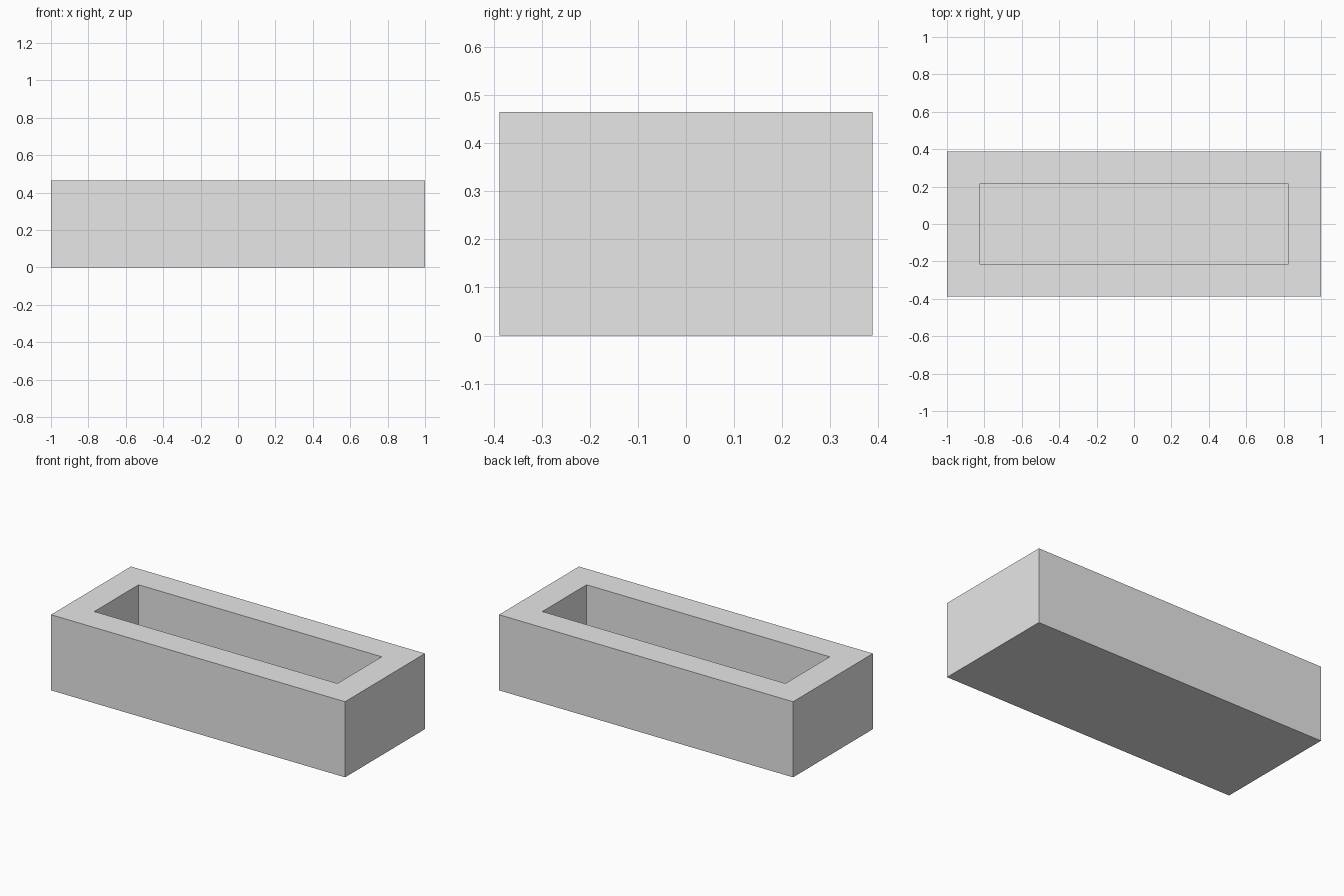
import bpy
import bmesh

default = bpy.data.objects.get("Cube")
if default:
    bpy.data.objects.remove(default, do_unlink=True)

LENGTH, DEPTH, HEIGHT = 2.0, 0.776, 0.465
WALL = 0.173   # rim width, also the floor thickness

# Plain grey material
grey = bpy.data.materials.new("light grey")
grey.use_nodes = True
colour = (0.8, 0.8, 0.8, 1)
grey.diffuse_color = colour
bsdf = next(n for n in grey.node_tree.nodes if n.type == 'BSDF_PRINCIPLED')
bsdf.inputs["Base Color"].default_value = colour

# Solid block standing on the ground
bm = bmesh.new()
bmesh.ops.create_cube(bm, size=1)
bmesh.ops.scale(bm, vec=(LENGTH, DEPTH, HEIGHT), verts=bm.verts)
bmesh.ops.translate(bm, vec=(0, 0, HEIGHT / 2), verts=bm.verts)

# Rim: inset the top face, then sink the middle to hollow the trough
top = max(bm.faces, key=lambda f: f.calc_center_median().z)
bmesh.ops.inset_region(bm, faces=[top], thickness=WALL, use_even_offset=True)
pit = bmesh.ops.extrude_discrete_faces(bm, faces=[top])["faces"][0]
bmesh.ops.translate(bm, vec=(0, 0, WALL - HEIGHT), verts=pit.verts)
bmesh.ops.recalc_face_normals(bm, faces=bm.faces)

mesh = bpy.data.meshes.new("trough")
bm.to_mesh(mesh)
bm.free()
mesh.materials.append(grey)
trough = bpy.data.objects.new("trough", mesh)
bpy.context.scene.collection.objects.link(trough)
